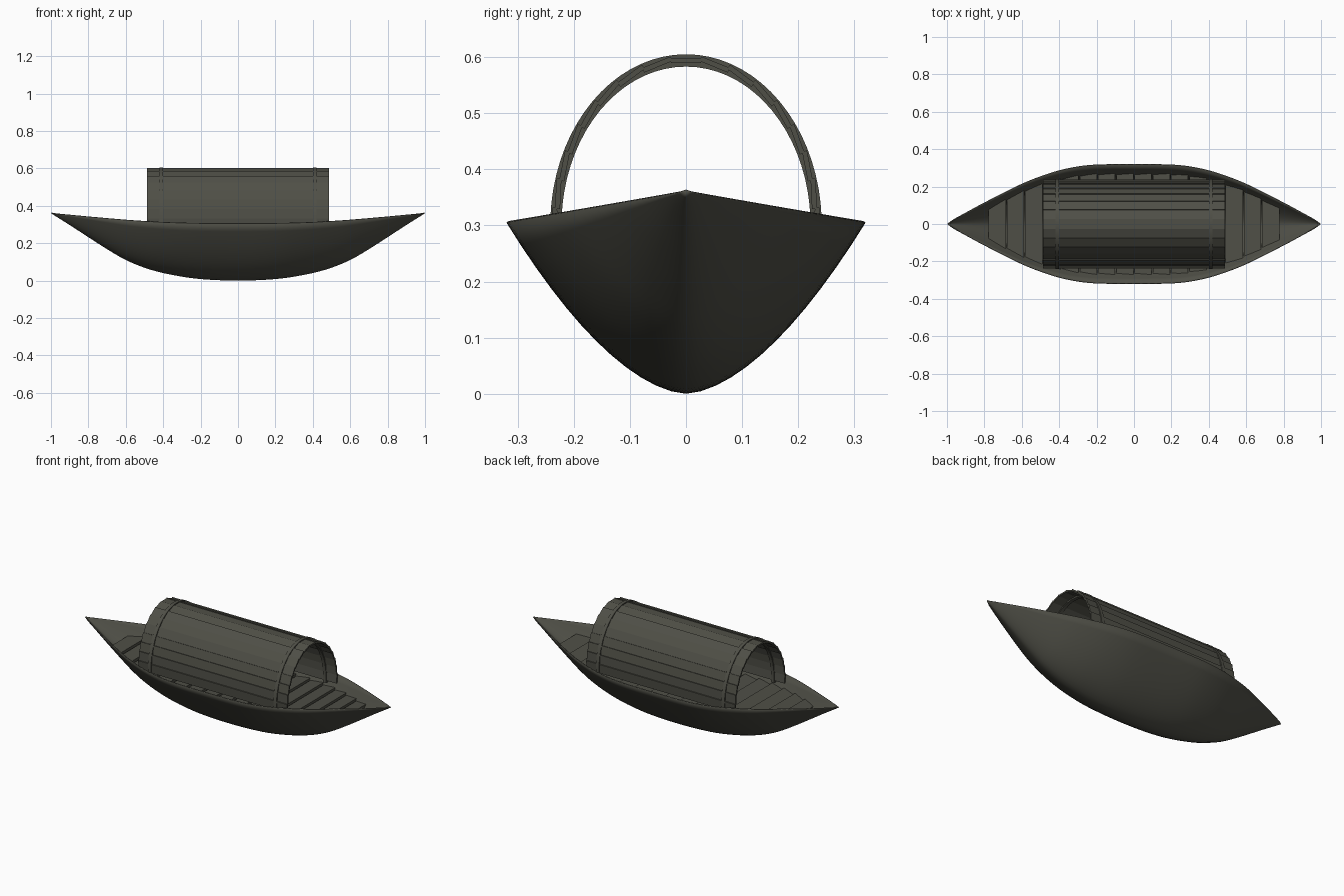
import bpy, bmesh, math
from mathutils import Vector

if "Cube" in bpy.data.objects:
    bpy.data.objects.remove(bpy.data.objects["Cube"])

wood = bpy.data.materials.new("dark olive wood")
wood.diffuse_color = (0.078, 0.078, 0.062, 1)
wood.use_nodes = True
wood.node_tree.nodes["Principled BSDF"].inputs["Base Color"].default_value = wood.diffuse_color


def add_object(name, bm, smooth=None):
    me = bpy.data.meshes.new(name)
    bm.to_mesh(me)
    bm.free()
    ob = bpy.data.objects.new(name, me)
    bpy.context.collection.objects.link(ob)
    me.materials.append(wood)
    if smooth:
        bpy.ops.object.select_all(action='DESELECT')
        ob.select_set(True)
        bpy.context.view_layer.objects.active = ob
        bpy.ops.object.shade_smooth_by_angle(angle=math.radians(smooth))
    return ob


def curve(pts, x):
    """Smooth Hermite interpolation through (x, value) points."""
    x = min(abs(x), pts[-1][0])
    k = 0
    while k < len(pts) - 2 and x > pts[k + 1][0]:
        k += 1

    def slope(i):
        if i == 0:
            return 0.0
        a, b = pts[i - 1], pts[min(i + 1, len(pts) - 1)]
        return (b[1] - a[1]) / (b[0] - a[0])
    (x0, y0), (x1, y1) = pts[k], pts[k + 1]
    h = x1 - x0
    t = (x - x0) / h
    return (y0 * (2*t**3 - 3*t*t + 1) + h * slope(k) * (t**3 - 2*t*t + t)
            + y1 * (3*t*t - 2*t**3) + h * slope(k + 1) * (t**3 - t*t))


BEAM = [(0, .32), (.2, .318), (.3, .308), (.4, .287), (.5, .255), (.6, .215),
        (.8, .115), (.9, .061), (.97, .022), (1, 0)]
KEEL = [(0, 0), (.2, .008), (.35, .03), (.48, .062), (.6, .11), (.7, .168),
        (.8, .232), (.9, .297), (1, .36)]
POWER = 1.7


def beam(x):
    return max(0, curve(BEAM, x))


def sheer(x):
    return .305 + .055 * (1 - beam(x) / .32)


def hull_width(x, z):
    """Half width of the hull at height z."""
    k = curve(KEEL, x)
    return beam(x) * max(0, min(1, (z - k) / (sheer(x) - k))) ** (1 / POWER)


# Hull: lofted rounded-V sections, pointed at both ends
bm = bmesh.new()
NX, NY = 64, 24
grid = []
for i in range(NX + 1):
    x = math.sin(math.pi / 2 * (2 * i / NX - 1)) * .5 + (2 * i / NX - 1) * .5
    row = []
    for j in range(NY + 1):
        s = 2 * j / NY - 1
        k = curve(KEEL, x)
        row.append(bm.verts.new((x, s * beam(x), k + (sheer(x) - k) * abs(s) ** POWER)))
    grid.append(row)
for i in range(NX):
    for j in range(NY):
        bm.faces.new((grid[i][j], grid[i][j+1], grid[i+1][j+1], grid[i+1][j]))
bmesh.ops.remove_doubles(bm, verts=bm.verts, dist=1e-4)
hull = add_object("hull", bm, 50)
sol = hull.modifiers.new("thickness", 'SOLIDIFY')
sol.thickness = .005
sol.offset = -1


def add_block(bm, bottom, top):
    """Closed block from two matching quads."""
    b = [bm.verts.new(p) for p in bottom]
    t = [bm.verts.new(p) for p in top]
    bm.faces.new(b[::-1])
    bm.faces.new(t)
    for i in range(4):
        n = (i + 1) % 4
        bm.faces.new((b[i], b[n], t[n], t[i]))


# Floor: cross planks rising towards both ends, cut to the hull outline
bm = bmesh.new()
COUNT, REACH = 16, .78
pitch = 2 * REACH / COUNT
for i in range(COUNT):
    x0 = -REACH + i * pitch + .003
    x1 = x0 + pitch - .006
    rise = [.228 + .05 * (x / REACH) ** 2 for x in (x0, x1)]
    rise[1] += .01                       # each plank overlaps the next
    quads = []
    for drop in (.016, 0):
        q = []
        for x, z, side in ((x0, rise[0], -1), (x1, rise[1], -1),
                           (x1, rise[1], 1), (x0, rise[0], 1)):
            q.append((x, side * max(.01, hull_width(x, z - drop) - .004), z - drop))
        quads.append(q)
    add_block(bm, *quads)
add_object("floor_planks", bm)

CZ = .30  # centre height of the canopy arch


def arch(a, b, t):
    return Vector((0, -a * math.cos(t), CZ + b * math.sin(t)))


# Canopy: long overlapping slats at even spacing round the arch
A, B, LEN = .232, .294, .486
T0 = -.07
ts = [T0 + (math.pi - 2 * T0) * i / 800 for i in range(801)]
dist = [0]
for p, q in zip(ts, ts[1:]):
    dist.append(dist[-1] + (arch(A, B, q) - arch(A, B, p)).length)
SLATS = 17
w = dist[-1] / SLATS
bm = bmesh.new()
for i in range(SLATS):
    k = min(range(801), key=lambda n: abs(dist[n] - (i + .5) * w))
    mid = arch(A, B, ts[k])
    tan = (arch(A, B, ts[k] + .01) - arch(A, B, ts[k] - .01)).normalized()
    tilt = math.radians(6) * (1 if i < SLATS // 2 else -1 if i > SLATS // 2 else 0)
    tan = Vector((0, tan.y * math.cos(tilt) - tan.z * math.sin(tilt) * -1 * -1,
                  tan.y * math.sin(tilt) + tan.z * math.cos(tilt)))
    nor = Vector((0, -tan.z, tan.y))
    quads = []
    for off in (-.0045, .0045):
        c = mid + nor * off
        quads.append([c + Vector((sx * LEN, 0, 0)) + tan * (st * w * .53)
                      for sx, st in ((-1, -1), (1, -1), (1, 1), (-1, 1))])
    add_block(bm, *quads)
bmesh.ops.recalc_face_normals(bm, faces=bm.faces)
add_object("canopy_slats", bm)

# Two hoops that bind the slats inside and out
for name, x in (("stern_hoop", -.41), ("bow_hoop", .41)):
    bm = bmesh.new()
    rings = []
    N = 40
    for i in range(N + 1):
        t = -.12 + (math.pi + .24) * i / N
        ring = []
        for a, b, dx in ((.222, .283, -.01), (.222, .283, .01),
                         (.242, .305, .01), (.242, .305, -.01)):
            ring.append(bm.verts.new(arch(a, b, t) + Vector((x + dx, 0, 0))))
        rings.append(ring)
    for p, q in zip(rings, rings[1:]):
        for j in range(4):
            n = (j + 1) % 4
            bm.faces.new((p[j], p[n], q[n], q[j]))
    bm.faces.new(rings[0])
    bm.faces.new(rings[-1])
    bmesh.ops.recalc_face_normals(bm, faces=bm.faces)
    add_object(name, bm, 40)
